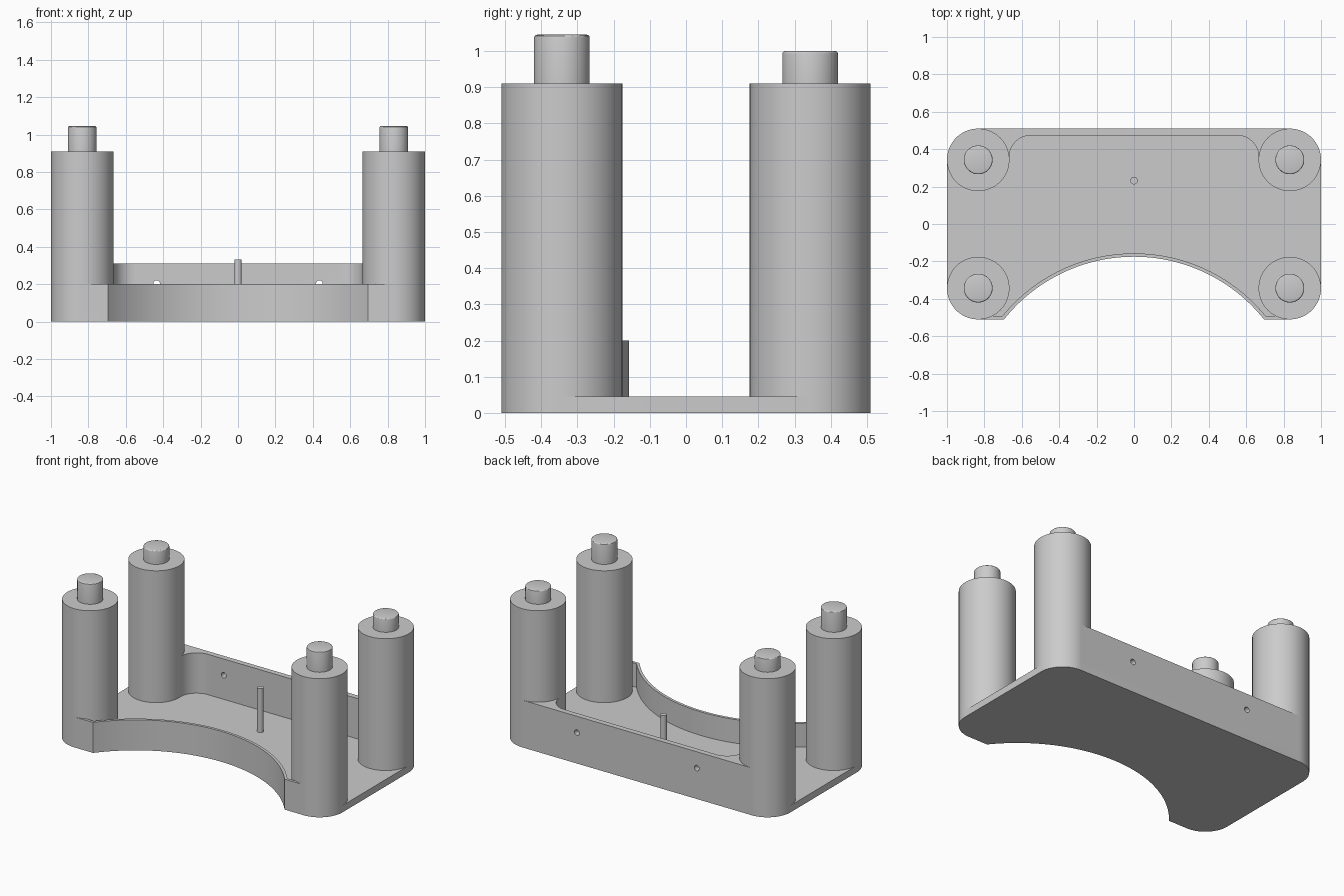
import bpy
import bmesh
from math import sin, cos, pi, asin, radians

cube = bpy.data.objects.get("Cube")
if cube:
    bpy.data.objects.remove(cube, do_unlink=True)

# Main dimensions
POST_X, POST_Y, POST_R = 0.833, 0.343, 0.167
EDGE = POST_Y + POST_R
FLOOR, POST_TOP = 0.045, 0.91
ARC_Y, ARC_R, WALL = -1.063, 0.888, 0.018

grey = bpy.data.materials.new("plain grey")
grey.diffuse_color = (0.6, 0.6, 0.6, 1)
grey.use_nodes = True
grey.node_tree.nodes["Principled BSDF"].inputs["Base Color"].default_value = (0.6, 0.6, 0.6, 1)


def arc(cx, cy, r, start, end, n=24):
    """Points along an arc, angles in radians."""
    angles = [start + (end - start) * i / n for i in range(n + 1)]
    return [(cx + r * cos(a), cy + r * sin(a)) for a in angles]


def scoop(r, y):
    """Large front arc from left to right, ending at depth y."""
    a = asin((y - ARC_Y) / r)
    return arc(0, ARC_Y, r, pi - a, a, 64)


def prism(name, outline, z0, z1, round_top=0):
    """Extrude a flat outline between two heights."""
    bm = bmesh.new()
    face = bm.faces.new([bm.verts.new((x, y, z0)) for x, y in outline])
    extruded = bmesh.ops.extrude_face_region(bm, geom=[face])["geom"]
    for v in extruded:
        if isinstance(v, bmesh.types.BMVert):
            v.co.z = z1
    bmesh.ops.recalc_face_normals(bm, faces=bm.faces)
    if round_top:
        rim = [e for e in bm.edges if all(v.co.z == v.link_loops[0].vert.co.z and
                                          abs(v.co.z - z1) < 1e-5 for v in e.verts)]
        bmesh.ops.bevel(bm, geom=rim, offset=round_top, segments=3,
                        profile=0.5, affect='EDGES')
    mesh = bpy.data.meshes.new(name)
    bm.to_mesh(mesh)
    bm.free()
    mesh.materials.append(grey)
    obj = bpy.data.objects.new(name, mesh)
    bpy.context.collection.objects.link(obj)
    return obj


def cylinder(name, x, y, r, z0, z1, round_top=0, n=64):
    return prism(name, arc(x, y, r, 0, 2 * pi, n)[:-1], z0, z1, round_top)


def mirror_x(points):
    return [(-x, y) for x, y in reversed(points)]


parts = []

# Base plate with rounded corners and scooped front
right_side = (arc(POST_X, -POST_Y, POST_R, -pi / 2, 0)
              + arc(POST_X, POST_Y, POST_R, 0, pi / 2))
parts.append(prism("base_plate", scoop(ARC_R, -EDGE) + right_side + mirror_x(right_side),
                   0, FLOOR))

# Thin wall along the front scoop
front = [(-POST_X, -EDGE)] + scoop(ARC_R, -EDGE) + [(POST_X, -EDGE)]
inner_y = -EDGE + WALL
inner = [(POST_X, inner_y)] + scoop(ARC_R + WALL, inner_y)[::-1] + [(-POST_X, inner_y)]
parts.append(prism("front_wall", front + inner, FLOOR, 0.2))

# Back wall with inside fillets running into the posts
fillet = arc(-0.55, 0.357, 0.117, pi, pi / 2)
inside = [(-POST_X, POST_Y), (-POST_X + POST_R, POST_Y)] + fillet
back_wall = prism("back_wall", inside + mirror_x(inside)
                  + [(POST_X, EDGE), (-POST_X, EDGE)], FLOOR, 0.31)
parts.append(back_wall)

# Small holes through the back wall
for side in (-1, 1):
    hole = cylinder("hole_cutter", 0, 0, 0.018, -0.2, 0.2, n=24)
    hole.rotation_euler.x = radians(90)
    hole.location = (side * 0.435, EDGE, 0.203)
    hole.hide_render = True
    hole.hide_set(True)
    cut = back_wall.modifiers.new("hole", 'BOOLEAN')
    cut.operation = 'DIFFERENCE'
    cut.solver = 'EXACT'
    cut.object = hole

# Corner posts with locating pegs, taller at the front
for depth, sy, peg_top in (("front", -1, 1.045), ("back", 1, 1.0)):
    for side, sx in (("right", -1), ("left", 1)):
        x, y = sx * POST_X, sy * POST_Y
        parts.append(cylinder(f"{depth}_{side}_post", x, y, POST_R, FLOOR, POST_TOP, n=96))
        parts.append(cylinder(f"{depth}_{side}_peg", x, y, 0.077, POST_TOP, peg_top, 0.008))

# Upright pin on the floor
parts.append(cylinder("centre_pin", 0, 0.232, 0.02, FLOOR, 0.333, n=32))

# Smooth curved sides, sharp rims
bpy.ops.object.select_all(action='DESELECT')
for obj in parts:
    obj.select_set(True)
bpy.context.view_layer.objects.active = parts[0]
bpy.ops.object.shade_smooth_by_angle(angle=radians(30))
